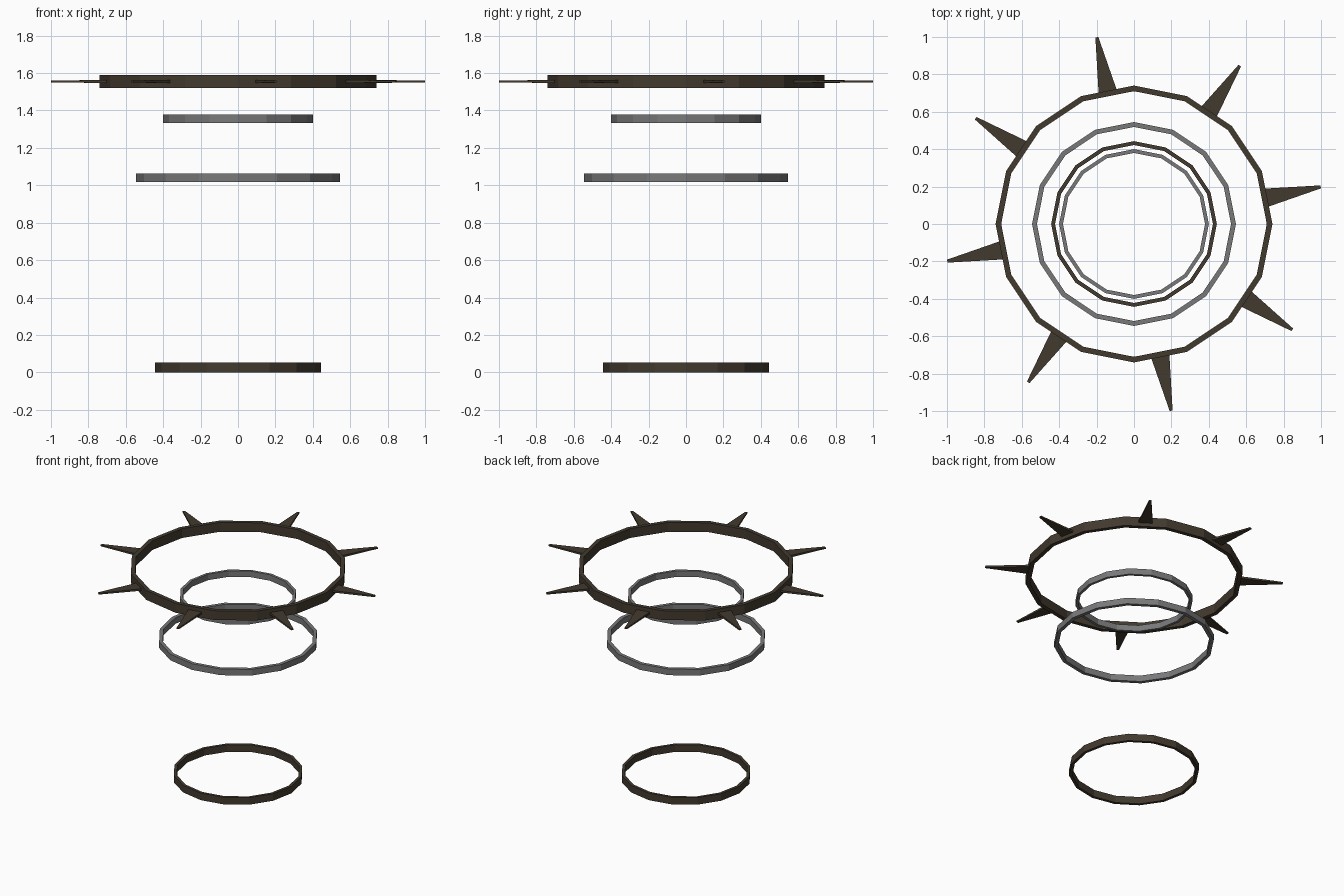
import bpy, bmesh, math
from mathutils import Matrix, Vector

if "Cube" in bpy.data.objects:
    bpy.data.objects.remove(bpy.data.objects["Cube"])


def material(name, rgb):
    m = bpy.data.materials.new(name)
    m.diffuse_color = (*rgb, 1)
    m.use_nodes = True
    m.node_tree.nodes["Principled BSDF"].inputs["Base Color"].default_value = m.diffuse_color
    return m


iron = material("dark_iron", (0.055, 0.042, 0.028))
steel = material("grey_steel", (0.19, 0.19, 0.195))


def finish(name, bm, mat):
    bmesh.ops.recalc_face_normals(bm, faces=bm.faces)
    me = bpy.data.meshes.new(name)
    bm.to_mesh(me)
    bm.free()
    me.materials.append(mat)
    ob = bpy.data.objects.new(name, me)
    bpy.context.collection.objects.link(ob)
    return ob


# Flat-faced band with a rectangular cross-section
def ring(name, r_out, thick, z0, z1, mat, sides=16):
    bm = bmesh.new()
    r_in = r_out - thick
    profile = [(r_out, z0), (r_out, z1), (r_in, z1), (r_in, z0)]
    loops = []
    for i in range(sides):
        a = math.tau * i / sides
        loops.append([bm.verts.new((r * math.cos(a), r * math.sin(a), z)) for r, z in profile])
    for i in range(sides):
        p, q = loops[i], loops[(i + 1) % sides]
        for k in range(4):
            j = (k + 1) % 4
            bm.faces.new((p[k], q[k], q[j], p[j]))
    return finish(name, bm, mat)


# Thin tapered blade pointing outwards
def spike(name, angle, r0, r1, z, w0, w1, t0, t1, mat):
    bm = bmesh.new()
    bmesh.ops.create_cube(bm, size=1)
    for v in bm.verts:
        tip = v.co.x > 0
        v.co = Vector((r1 if tip else r0,
                       v.co.y * (w1 if tip else w0),
                       z + v.co.z * (t1 if tip else t0)))
    bm.transform(Matrix.Rotation(angle, 4, 'Z'))
    return finish(name, bm, mat)


# Hoops from bottom to top
ring("base_hoop", 0.443, 0.021, 0.0, 0.053, iron)
ring("lower_inner_hoop", 0.545, 0.026, 1.017, 1.063, steel)
ring("upper_inner_hoop", 0.40, 0.02, 1.333, 1.378, steel)
ring("crown_hoop", 0.74, 0.03, 1.52, 1.59, iron)

# Eight spikes, each centred on every second face of the crown hoop
for i in range(8):
    spike(f"crown_spike_{i + 1}", math.radians(11.25 + 45 * i),
          0.71, 1.018, 1.555, 0.102, 0.016, 0.016, 0.01, iron)
